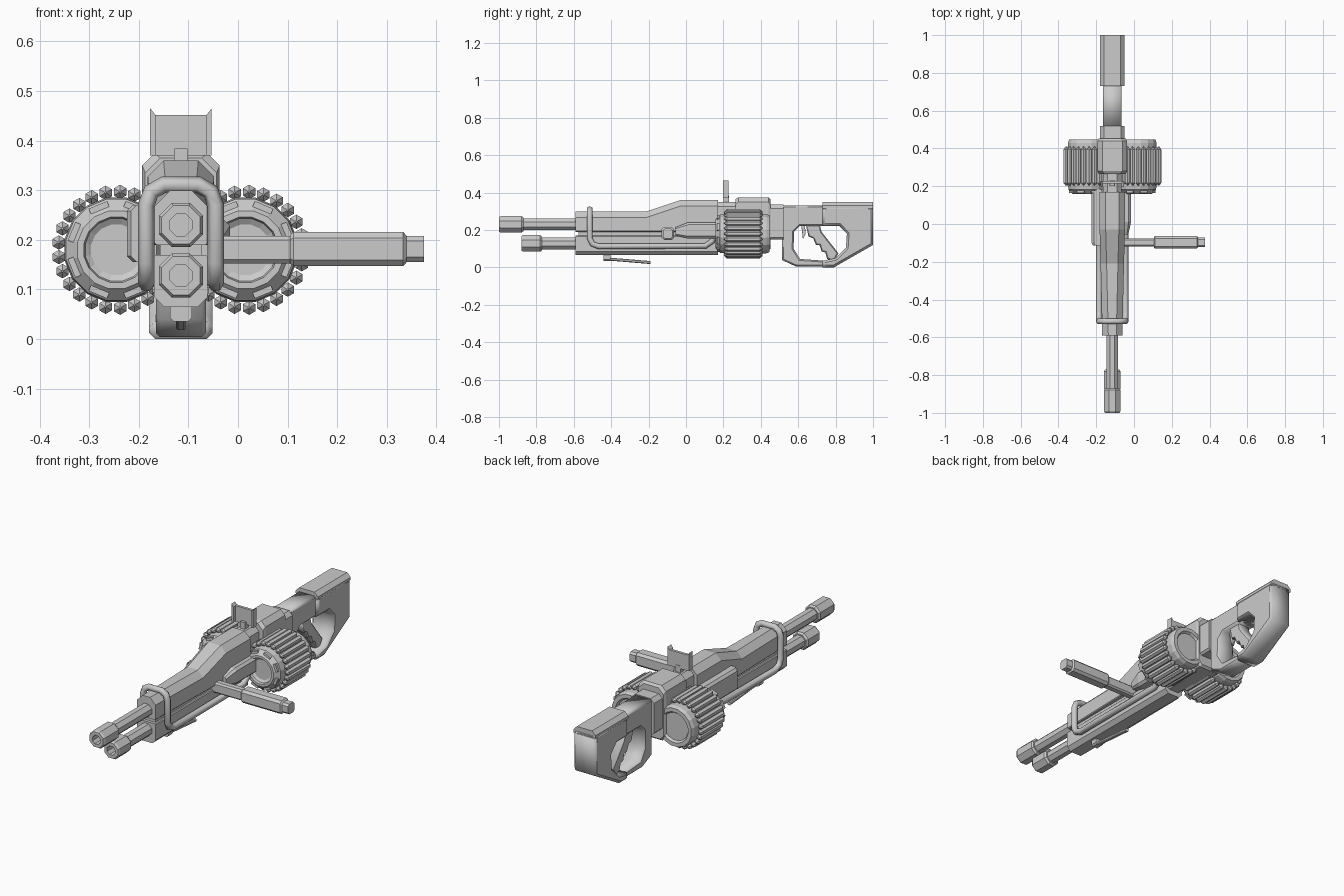
import bpy, bmesh
from math import sin, cos, pi, tau
from mathutils import Matrix

if "Cube" in bpy.data.objects:
    bpy.data.objects.remove(bpy.data.objects["Cube"])

CX = -0.115  # gun axis


def loft(bm, stations, axis="y"):
    """stations: (position along axis, [(u, v), ...])"""
    rings = []
    for t, pts in stations:
        rings.append([bm.verts.new((u, t, v) if axis == "y" else (t, u, v)) for u, v in pts])
    n = len(rings[0])
    for a, b in zip(rings, rings[1:]):
        for i in range(n):
            j = (i + 1) % n
            bm.faces.new((a[i], a[j], b[j], b[i]))
    bm.faces.new(rings[0])
    bm.faces.new(rings[-1])


def sec(hw, z0, z1, ct=0.0, cb=0.0, cx=CX, tw=None):
    """Box section with chamfered top (ct) and bottom (cb) corners."""
    ct, cb = max(ct, 0.002), max(cb, 0.002)
    half = [(hw - cb, z0), (hw, z0 + cb), (hw, z1 - ct), (hw - (tw or ct), z1)]
    return [(cx + u, v) for u, v in half] + [(cx - u, v) for u, v in reversed(half)]


def ngon(r, n, cx, cz, flat=True):
    o = pi / n if flat else 0
    return [(cx + r * cos(o + tau * i / n), cz + r * sin(o + tau * i / n)) for i in range(n)]


def finish(name, bm):
    bmesh.ops.recalc_face_normals(bm, faces=bm.faces)
    me = bpy.data.meshes.new(name)
    bm.to_mesh(me)
    bm.free()
    ob = bpy.data.objects.new(name, me)
    bpy.context.collection.objects.link(ob)
    return ob


def part(name, stations, axis="y"):
    bm = bmesh.new()
    loft(bm, stations, axis)
    return finish(name, bm)


def lathe(name, profile, n, cx, cz):
    return part(name, [(y, ngon(r, n, cx, cz)) for r, y in profile])


def to_mesh(ob):
    dg = bpy.context.evaluated_depsgraph_get()
    me = bpy.data.meshes.new_from_object(ob.evaluated_get(dg))
    new = bpy.data.objects.new(ob.name, me)
    new.matrix_world = ob.matrix_basis
    bpy.context.collection.objects.link(new)
    name = ob.name
    bpy.data.objects.remove(ob)
    new.name = name
    return new


def curve(name, splines, cyclic, dims):
    cu = bpy.data.curves.new(name, "CURVE")
    cu.dimensions = dims
    for pts in splines:
        sp = cu.splines.new("POLY")
        sp.points.add(len(pts) - 1)
        for p, c in zip(sp.points, pts):
            p.co = (*c, 1) if len(c) == 3 else (*c, 0, 1)
        sp.use_cyclic_u = cyclic
    ob = bpy.data.objects.new(name, cu)
    bpy.context.collection.objects.link(ob)
    return ob


def plate(name, outline, hw, bevel, cx=CX):
    """Side profile in (y, z), extruded across x with chamfered rims."""
    ob = curve(name, [outline], True, "2D")
    ob.data.fill_mode = "BOTH"
    ob.data.extrude = hw - bevel
    ob.data.bevel_depth = bevel
    ob.data.offset = -bevel
    ob.data.bevel_resolution = 0
    ob.matrix_world = Matrix(((0, 0, 1, cx), (1, 0, 0, 0), (0, 1, 0, 0), (0, 0, 0, 1)))
    bpy.context.view_layer.update()
    return to_mesh(ob)


# Barrels with hollow muzzles
for tag, z, y0, y1 in (("upper", 0.23, -1.0, -0.87), ("lower", 0.128, -0.88, -0.77)):
    lathe(tag + "_barrel", [(0.034, y1 - 0.02), (0.034, -0.55)], 8, CX, z)
    lathe(tag + "_muzzle", [(0.024, y0 + 0.06), (0.024, y0), (0.042, y0), (0.048, y0 + 0.01),
                            (0.048, y1 - 0.01), (0.04, y1)], 8, CX, z)

# Main body: upper shell, lower shell, recessed core
part("upper_body", [(y, sec(hw, 0.19, zt, 0.032, 0.004)) for y, hw, zt in
                    ((-0.59, 0.053, 0.30), (-0.21, 0.062, 0.30), (-0.03, 0.067, 0.36), (0.17, 0.067, 0.36))])
part("lower_body", [(y, sec(0.054, 0.065, 0.17, 0.004, 0.02)) for y in (-0.59, 0.17)])
part("body_core", [(y, sec(0.042, 0.10, 0.25)) for y in (-0.575, 0.2)])
part("body_neck", [(y, sec(0.05, 0.09, 0.35, 0.025, 0.02)) for y in (0.16, 0.28)])

# Receiver behind the drums
part("receiver", [(0.265, sec(0.072, 0.10, 0.365, 0.03, 0.02)), (0.28, sec(0.078, 0.09, 0.375, 0.025, 0.02)),
                  (0.44, sec(0.078, 0.09, 0.375, 0.025, 0.02)), (0.452, sec(0.072, 0.10, 0.365, 0.03, 0.02))])
part("receiver_rear", [(y, sec(0.065, 0.15, 0.335, 0.02, 0.01)) for y in (0.44, 0.52)])

# Side covers
part("left_cover", [(y, sec(h, 0.155, 0.27, 0.012, 0.012, cx=-0.19)) for y, h in
                    ((-0.115, 0.026), (-0.1, 0.034), (0.17, 0.034), (0.185, 0.026))])
part("right_cover", [(-0.055, sec(0.02, 0.17, 0.215, 0.008, 0.008, cx=-0.05)),
                     (0.01, sec(0.034, 0.155, 0.24, 0.012, 0.012, cx=-0.05)),
                     (0.17, sec(0.034, 0.155, 0.24, 0.012, 0.012, cx=-0.05))])

# Guard pipe: over the top, down both sides and back along the body
half = [(0.07, 0.15, 0.17), (0.07, 0.14, 0.14), (0.07, 0.105, 0.115), (0.07, -0.465, 0.112),
        (0.07, -0.5, 0.125), (0.07, -0.515, 0.155), (0.07, -0.515, 0.27), (0.06, -0.515, 0.297),
        (0.035, -0.515, 0.311)]
path = [(CX + x, y, z) for x, y, z in half] + [(CX - x, y, z) for x, y, z in reversed(half)]
pipe = curve("guard_pipe", [path], False, "3D")
pipe.data.bevel_depth = 0.017
pipe.data.bevel_resolution = 1
pipe.data.use_fill_caps = True
bpy.context.view_layer.update()
to_mesh(pipe)

# Ribbed drums
for tag, cx in (("left", -0.245), ("right", 0.015)):
    cz = 0.18
    lathe(tag + "_drum", [(0.052, 0.178), (0.064, 0.17), (0.067, 0.158), (0.08, 0.158), (0.104, 0.182),
                          (0.107, 0.21), (0.107, 0.43), (0.1, 0.447), (0.08, 0.447), (0.072, 0.435),
                          (0.055, 0.435)], 16, cx, cz)
    bm = bmesh.new()
    for i in range(25):
        a = tau * i / 25
        x, z = cx + 0.117 * cos(a), cz + 0.117 * sin(a)
        loft(bm, [(y, ngon(r, 6, x, z)) for r, y in
                  ((0.002, 0.203), (0.0145, 0.218), (0.0145, 0.395), (0.002, 0.41))])
    finish(tag + "_drum_ribs", bm)
    bm = bmesh.new()
    for i in range(8):
        a = tau * (i + 0.5) / 8
        rect = [(cx + r * cos(a) - t * sin(a), cz + r * sin(a) + t * cos(a))
                for r, t in ((0.086, -0.02), (0.098, -0.02), (0.098, 0.02), (0.086, 0.02))]
        loft(bm, [(0.165, rect), (0.2, rect)])
    finish(tag + "_drum_lugs", bm)

# Side handle sticking out to the right
def grip(hy, z0, z1, c):
    return sec(hy, z0, z1, c, c, cx=-0.097)

part("handle_arm", [(x, grip(0.021, 0.152, 0.208, 0.008)) for x in (-0.09, 0.12)], "x")
part("handle_grip", [(0.105, grip(0.028, 0.152, 0.21, 0.01)), (0.112, grip(0.033, 0.147, 0.216, 0.012)),
                     (0.333, grip(0.033, 0.147, 0.216, 0.012)), (0.34, grip(0.026, 0.155, 0.208, 0.01)),
                     (0.375, grip(0.026, 0.155, 0.208, 0.01))], "x")

# Rear sight: thin panel with raised side wings
part("sight_base", [(y, sec(0.014, 0.34, 0.385)) for y in (0.2, 0.23)])
part("sight_panel", [(y, sec(0.058, 0.37, 0.452)) for y in (0.214, 0.228)])
for tag, s in (("left", -1), ("right", 1)):
    wing = [(CX + s * u, z) for u, z in ((0.062, 0.37), (0.062, 0.465), (0.05, 0.45), (0.05, 0.37))]
    part(tag + "_sight_wing", [(0.198, wing), (0.228, wing)])

# Folding lever under the front
part("lever_mount", [(y, sec(0.022, 0.035, 0.075, 0, 0.008)) for y in (-0.44, -0.405)])
part("lever_rod", [(-0.43, sec(0.01, 0.038, 0.054, 0.004, 0.004)), (-0.19, sec(0.01, 0.018, 0.034, 0.004, 0.004))])

# Stock: slim front with guard, wider butt, thumbhole between them
plate("stock_front", [(0.512, 0.33), (0.76, 0.33), (0.76, 0.222), (0.61, 0.222), (0.578, 0.19),
                      (0.575, 0.10), (0.61, 0.045), (0.75, 0.035), (0.75, 0.004), (0.59, 0.004),
                      (0.512, 0.04)], 0.05, 0.008)
plate("stock_butt", [(0.73, 0.325), (1.0, 0.325), (1.0, 0.12), (0.79, 0.0), (0.73, 0.0), (0.73, 0.035),
                     (0.80, 0.05), (0.855, 0.105), (0.86, 0.18), (0.82, 0.222), (0.73, 0.222)], 0.064, 0.012)
part("cheek_pad", [(y, sec(0.064, 0.312, 0.35, 0.02, 0.004)) for y in (0.73, 1.0)])

# Slanted pistol grip with finger notches, and trigger
plate("pistol_grip", [(0.64, 0.23), (0.715, 0.23), (0.725, 0.19), (0.815, 0.075), (0.79, 0.035), (0.755, 0.045),
                      (0.745, 0.08), (0.725, 0.085), (0.715, 0.118), (0.695, 0.12), (0.68, 0.155),
                      (0.655, 0.165)], 0.034, 0.006)
plate("trigger", [(0.615, 0.23), (0.635, 0.23), (0.64, 0.18), (0.625, 0.15), (0.622, 0.18)], 0.01, 0.001)
